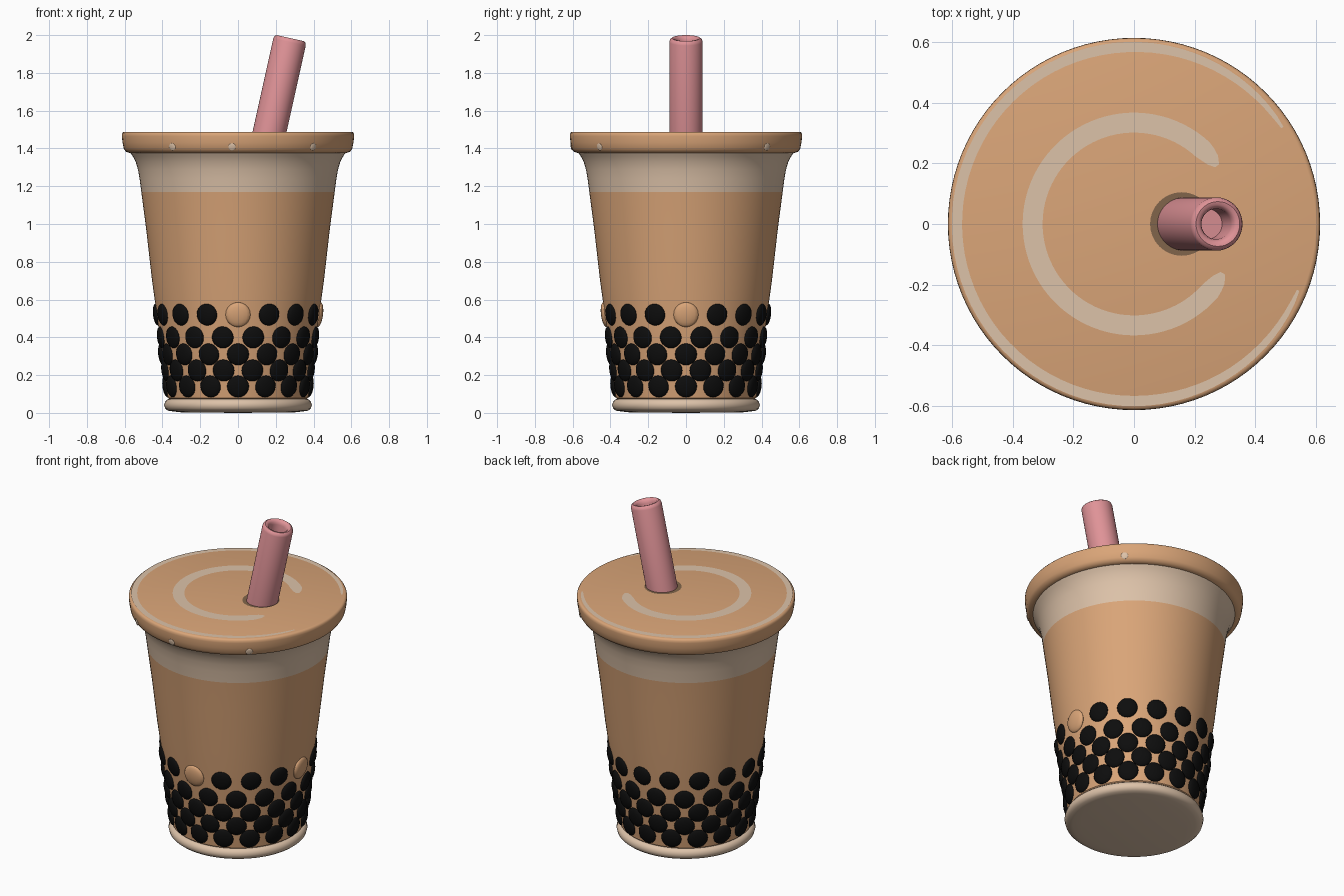
import bpy, bmesh, math
from mathutils import Matrix, Vector

cube = bpy.data.objects.get("Cube")
if cube:
    bpy.data.objects.remove(cube, do_unlink=True)


def material(name, rgb):
    m = bpy.data.materials.new(name)
    m.use_nodes = True
    m.diffuse_color = (*rgb, 1)
    bsdf = m.node_tree.nodes["Principled BSDF"]
    bsdf.inputs["Base Color"].default_value = (*rgb, 1)
    bsdf.inputs["Roughness"].default_value = 0.6
    return m


TEA = material("milk tea", (0.70, 0.376, 0.188))
CREAM = material("cream", (0.72, 0.54, 0.395))
BLACK = material("pearl black", (0.004, 0.004, 0.004))
PINK = material("straw pink", (0.74, 0.29, 0.31))
BROWN = material("hole brown", (0.22, 0.13, 0.07))


def finish(bm, name, mats, angle=40):
    bmesh.ops.recalc_face_normals(bm, faces=bm.faces)
    mesh = bpy.data.meshes.new(name)
    bm.to_mesh(mesh)
    bm.free()
    ob = bpy.data.objects.new(name, mesh)
    bpy.context.collection.objects.link(ob)
    for m in mats:
        mesh.materials.append(m)
    bpy.ops.object.select_all(action="DESELECT")
    ob.select_set(True)
    bpy.context.view_layer.objects.active = ob
    bpy.ops.object.shade_smooth_by_angle(angle=math.radians(angle))
    return ob


def lathe(name, profile, mats, segments=96, rule=None):
    """Spin an (r, z) profile round z; r = 0 at either end closes it."""
    bm = bmesh.new()
    verts = [bm.verts.new((r, 0, z)) for r, z in profile]
    edges = [bm.edges.new(pair) for pair in zip(verts, verts[1:])]
    bmesh.ops.spin(bm, geom=verts + edges, cent=(0, 0, 0), axis=(0, 0, 1),
                   angle=math.tau, steps=segments, use_duplicate=False)
    bmesh.ops.remove_doubles(bm, verts=bm.verts, dist=0.0001)
    if rule:
        for f in bm.faces:
            f.material_index = rule(f.calc_center_median())
    return finish(bm, name, mats)


def blob(bm, azimuth, r, z, radius, thickness, index=0, tilt=0.0):
    """Flattened ball lying on the round wall."""
    m = (Matrix.Rotation(math.radians(azimuth), 4, "Z")
         @ Matrix.Translation((r, 0, z))
         @ Matrix.Rotation(tilt, 4, "Y")
         @ Matrix.Diagonal((thickness, radius, radius, 1)))
    made = bmesh.ops.create_uvsphere(bm, u_segments=16, v_segments=10,
                                     radius=1, matrix=m)
    for f in {f for v in made["verts"] for f in v.link_faces}:
        f.material_index = index


def arc_plate(name, radius, width, start, end, taper, z, steps=72):
    """Thin curved stripe lying on the lid, narrowing at both ends."""
    bm = bmesh.new()
    rows = []
    for i in range(steps + 1):
        t = i / steps
        a = math.radians(start + (end - start) * t)
        near_end = min(1, min(t, 1 - t) / taper)
        half = width / 2 * (0.25 + 0.75 * math.sqrt(near_end))
        rows.append([bm.verts.new((r * math.cos(a), r * math.sin(a), z))
                     for r in (radius - half, radius + half)])
    for a, b in zip(rows, rows[1:]):
        bm.faces.new((a[0], a[1], b[1], b[0]))
    return finish(bm, name, [CREAM])


# Cup wall, tea below the fill line and cream above it
lathe("cup_body",
      [(0.35, 0.06), (0.372, 0.08), (0.43, 0.52), (0.455, 0.7), (0.487, 0.98),
       (0.512, 1.17), (0.521, 1.24), (0.53, 1.29), (0.542, 1.33), (0.558, 1.36),
       (0.575, 1.385)],
      [TEA, CREAM], rule=lambda c: int(c.z > 1.17))

# Rounded foot ring with a closed bottom
lathe("cup_base",
      [(0, 0), (0.3, 0.003), (0.345, 0.008), (0.372, 0.012), (0.386, 0.024),
       (0.391, 0.042), (0.386, 0.06), (0.372, 0.072), (0.34, 0.075), (0, 0.075)],
      [CREAM])

# Lid with a soft rim
LID_TOP = 1.488
lathe("lid",
      [(0.54, 1.375), (0.575, 1.376), (0.594, 1.383), (0.605, 1.4), (0.611, 1.43),
       (0.615, 1.465), (0.614, 1.478), (0.608, 1.486), (0.6, LID_TOP), (0, LID_TOP)],
      [TEA])

# Light stripes on the lid
arc_plate("lid_inner_swirl", 0.335, 0.066, 35, 331, 0.04, LID_TOP + 0.003)
arc_plate("lid_outer_swirl", 0.585, 0.034, 33, 338, 0.2, LID_TOP + 0.003)

# Small light flecks on the rim
bm = bmesh.new()
for azimuth in (-125, -93, -49, 45):
    blob(bm, azimuth, 0.607, 1.408, 0.02, 0.004, tilt=0.2)
finish(bm, "rim_flecks", [CREAM])

# Five staggered rows of pearls pressed against the wall
bm = bmesh.new()
COUNT = 16
for row, z in enumerate((0.14, 0.225, 0.31, 0.4, 0.52)):
    wall = 0.372 + (z - 0.08) * 0.132
    for i in range(COUNT):
        azimuth = (i + 0.5 * (row % 2)) * 360 / COUNT
        covered = row == 4 and i in (0, 12)
        size = 0.066 if covered else 0.058
        blob(bm, azimuth, wall, z, size, 0.02, int(covered), tilt=0.13)
finish(bm, "pearls", [BLACK, TEA], 60)

# Straw hole
bm = bmesh.new()
bmesh.ops.create_circle(bm, cap_ends=True, segments=32, radius=0.105,
                        matrix=Matrix.Translation((0.158, 0, LID_TOP + 0.002)))
finish(bm, "straw_hole", [BROWN])

# Leaning hollow straw with a rounded lip
LENGTH = 0.56
straw = lathe("straw",
              [(0, -LENGTH), (0.088, -LENGTH), (0.088, -0.02), (0.084, -0.006),
               (0.074, 0.001), (0.063, -0.001), (0.054, -0.01), (0.05, -0.025),
               (0.05, -0.16), (0, -0.16)],
              [PINK], segments=40)
straw.location = (0.277, 0, 1.983)
straw.rotation_euler = Vector((0, math.radians(12.5), 0))
